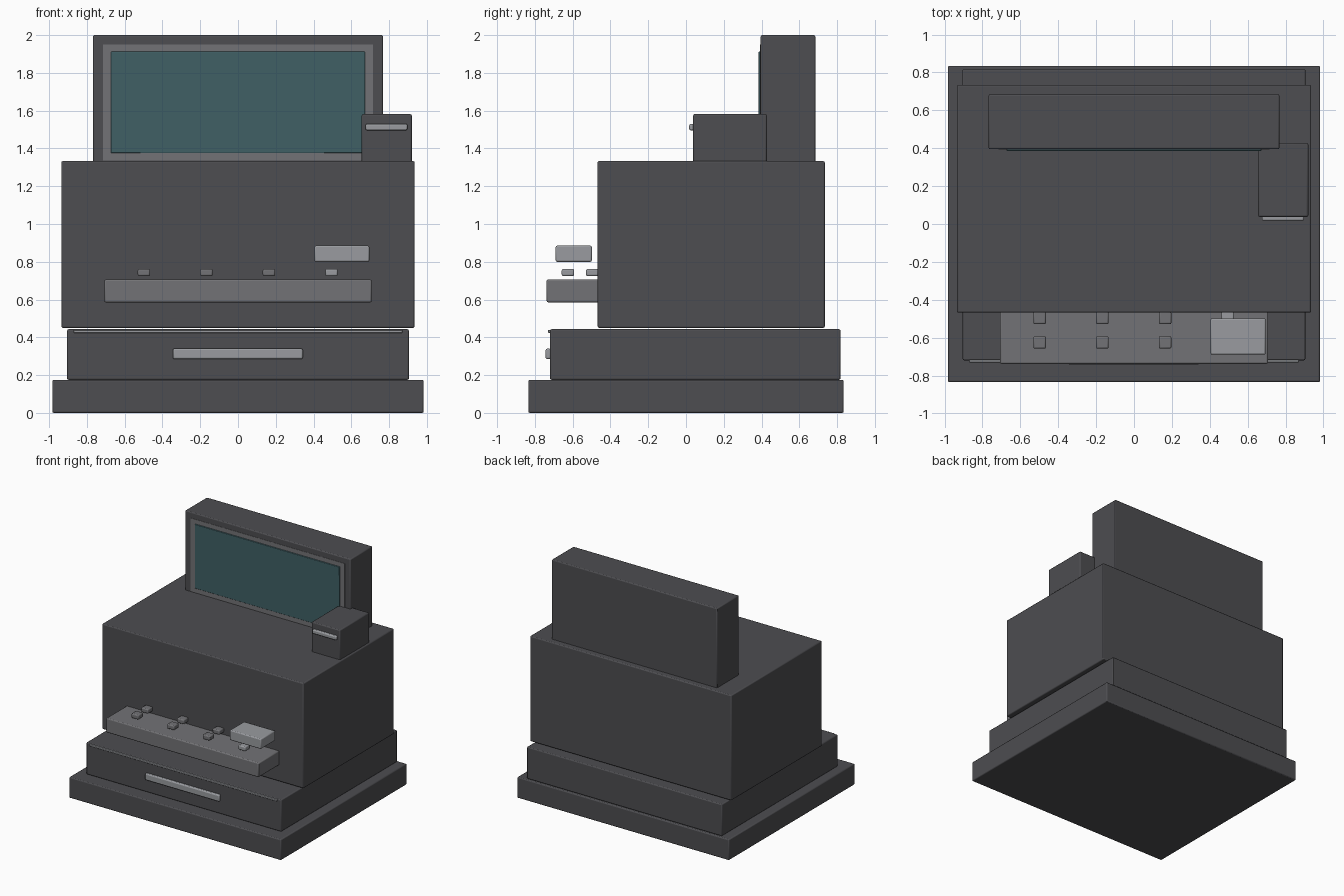
import bpy

if "Cube" in bpy.data.objects:
    bpy.data.objects.remove(bpy.data.objects["Cube"])


def material(name, rgb):
    mat = bpy.data.materials.new(name)
    mat.diffuse_color = (*rgb, 1)
    mat.use_nodes = True
    mat.node_tree.nodes["Principled BSDF"].inputs["Base Color"].default_value = mat.diffuse_color
    return mat


DARK = material("dark_casing", (0.075, 0.075, 0.082))
MID = material("mid_grey", (0.17, 0.17, 0.18))
LIGHT = material("light_metal", (0.32, 0.33, 0.35))
TEAL = material("screen_glass", (0.05, 0.115, 0.13))


def box(name, x, y, z, mat, bevel=0.008):
    """Softly bevelled box from (min, max) ranges on each axis."""
    bpy.ops.mesh.primitive_cube_add(size=1)
    ob = bpy.context.object
    ob.name = name
    ob.location = [(a + b) / 2 for a, b in (x, y, z)]
    ob.scale = [b - a for a, b in (x, y, z)]
    bpy.ops.object.transform_apply(location=False, rotation=False, scale=True)
    ob.data.materials.append(mat)
    if bevel:
        mod = ob.modifiers.new("soft_edges", 'BEVEL')
        mod.width = bevel
        mod.segments = 2
        bpy.ops.object.shade_smooth_by_angle()
    return ob


def sym(half):
    return (-half, half)


# Stacked casing: plinth, cash drawer, main body
box("base_plinth", sym(0.983), sym(0.835), (0, 0.175), DARK)
box("cash_drawer", sym(0.905), (-0.72, 0.818), (0.175, 0.443), DARK)
box("main_body", sym(0.935), (-0.468, 0.735), (0.45, 1.333), DARK)

# Drawer trim
box("drawer_handle", (-0.345, 0.343), (-0.743, -0.715), (0.285, 0.34), LIGHT)
box("drawer_top_strip", sym(0.87), (-0.73, -0.715), (0.424, 0.439), LIGHT, 0.003)

# Display: housing, flush bezel frame, glass
box("screen_housing", sym(0.768), (0.395, 0.685), (1.325, 2.0), DARK)
for side, x, z in (("left", (-0.715, -0.665), (1.335, 1.95)),
                   ("right", (0.665, 0.715), (1.335, 1.95)),
                   ("top", (-0.665, 0.665), (1.905, 1.95)),
                   ("bottom", (-0.665, 0.665), (1.335, 1.38))):
    box("bezel_" + side, x, (0.393, 0.405), z, MID, 0)
box("screen_glass", sym(0.672), (0.385, 0.42), (1.375, 1.913), TEAL, 0.004)

# Receipt printer with paper slot
box("receipt_printer", (0.655, 0.92), (0.038, 0.428), (1.325, 1.582), DARK)
box("paper_slot", (0.675, 0.897), (0.017, 0.05), (1.496, 1.53), LIGHT)

# Key shelf, two rows of hovering keys, card pad
box("key_shelf", sym(0.708), (-0.738, -0.44), (0.585, 0.706), MID)
for row, y in enumerate((-0.625, -0.496)):
    for col in range(4):
        x = -0.498 + col * 0.331
        box(f"key_{row}_{col}", (x - 0.033, x + 0.033), (y - 0.033, y + 0.033),
            (0.724, 0.762), LIGHT if col == 3 else MID)
box("card_pad", (0.405, 0.695), (-0.69, -0.498), (0.8, 0.885), LIGHT)
